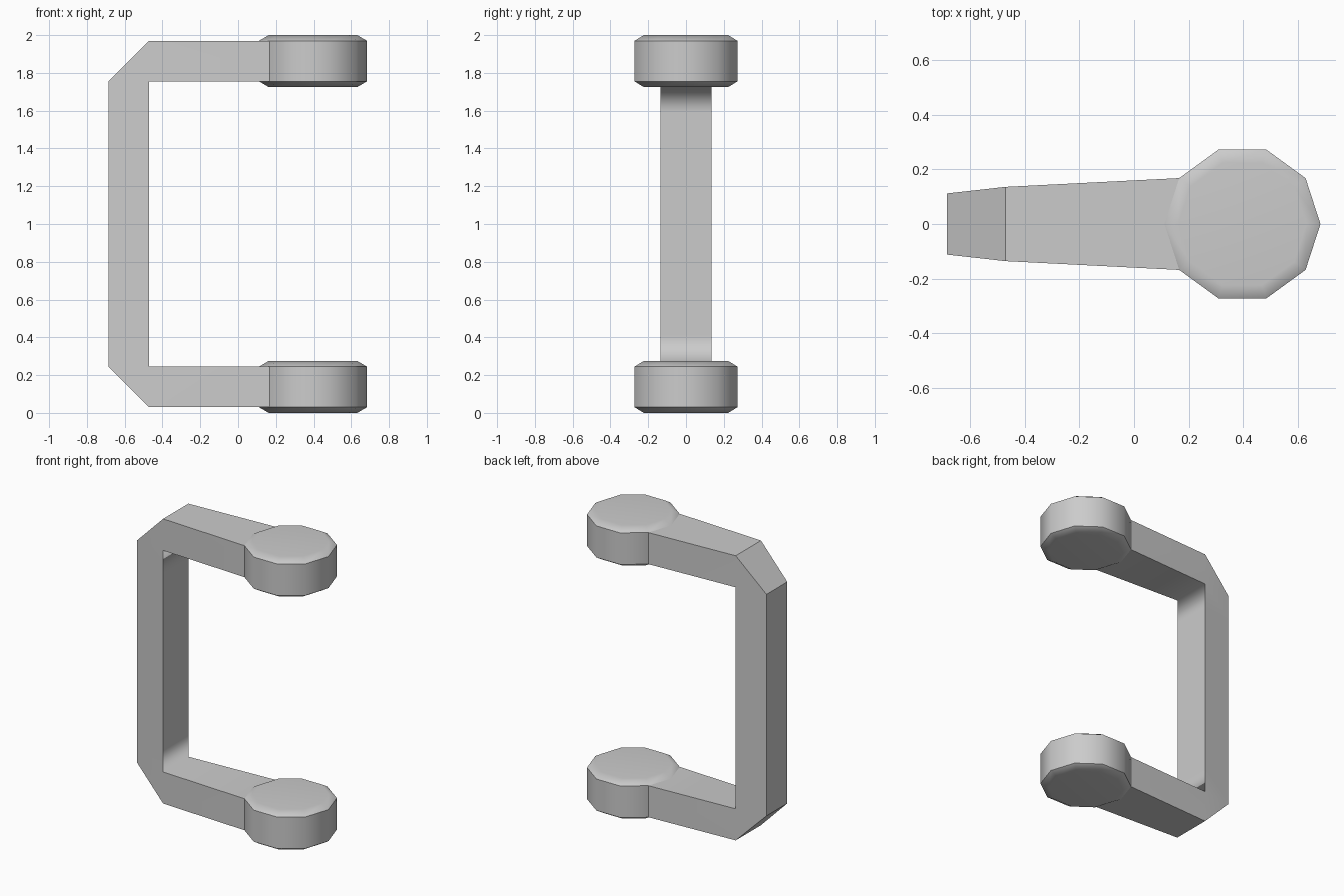
import bpy, bmesh, math

cube = bpy.data.objects.get("Cube")
if cube:
    bpy.data.objects.remove(cube, do_unlink=True)

GREY = (0.6, 0.6, 0.6, 1)
grey = bpy.data.materials.new("plain_grey")
grey.use_nodes = True
grey.diffuse_color = GREY
grey.node_tree.nodes["Principled BSDF"].inputs["Base Color"].default_value = GREY

BACK, INNER = -0.685, -0.47      # outer and inner x of the upright
LOW, HIGH = 0.03, 0.245          # z range of the lower arm
PAD_X, PAD_R, SIDES = 0.397, 0.286, 10
JOIN_X = PAD_X - PAD_R * math.cos(math.pi / 5)
JOIN_W = PAD_R * math.sin(math.pi / 5)


def finish(name, bm, is_soft=lambda edge: False):
    """Shade smooth with sharp creases, then turn the mesh into an object."""
    bmesh.ops.recalc_face_normals(bm, faces=bm.faces)
    for f in bm.faces:
        f.smooth = True
    for e in bm.edges:
        e.smooth = e.calc_face_angle(0) < math.radians(40) or is_soft(e)
    mesh = bpy.data.meshes.new(name)
    bm.to_mesh(mesh)
    bm.free()
    mesh.materials.append(grey)
    obj = bpy.data.objects.new(name, mesh)
    bpy.context.collection.objects.link(obj)
    weighted = obj.modifiers.new("weighted_normals", 'WEIGHTED_NORMAL')
    weighted.keep_sharp = True


def bridge(bm, rings):
    """Skin a row of closed rings and cap both ends."""
    for a, b in zip(rings, rings[1:]):
        n = len(a)
        for i in range(n):
            j = (i + 1) % n
            bm.faces.new((a[i], a[j], b[j], b[i]))
    bm.faces.new(rings[0])
    bm.faces.new(rings[-1])


def half_width(x):
    """Half thickness of the bracket, tapering towards the upright."""
    if x > INNER:
        return 0.136 + (JOIN_W - 0.136) * (x - INNER) / (JOIN_X - INNER)
    return 0.136 - 0.024 * (INNER - x) / (INNER - BACK)


# C-shaped bracket: outer and inner point of each section, mirrored in height
lower = [((JOIN_X, LOW), (JOIN_X, HIGH)),
         ((INNER, LOW), (INNER, HIGH)),
         ((BACK, HIGH), (INNER, HIGH)),
         ((BACK, 0.41), (INNER, 0.41))]
upper = [tuple((x, 2 - z) for x, z in pair) for pair in reversed(lower)]
bm = bmesh.new()
rings = []
for (ox, oz), (ix, iz) in lower + upper:
    wo, wi = half_width(ox), half_width(ix)
    rings.append([bm.verts.new(co) for co in
                  ((ox, -wo, oz), (ox, wo, oz), (ix, wi, iz), (ix, -wi, iz))])
bridge(bm, rings)
bmesh.ops.remove_doubles(bm, verts=bm.verts, dist=0.0001)


def inner_corner(edge):
    return all(abs(v.co.x - INNER) < 0.001 and
               min(abs(v.co.z - HIGH), abs(v.co.z - 2 + HIGH)) < 0.001
               for v in edge.verts)


finish("bracket", bm, inner_corner)

# Ten-sided pads with chamfered rims
for name, base in (("lower_pad", 0), ("upper_pad", 1.725)):
    bm = bmesh.new()
    rings = []
    for z, r in ((0, 0.235), (LOW, PAD_R), (HIGH, PAD_R), (0.275, 0.235)):
        rings.append([bm.verts.new((PAD_X + r * math.cos(a), r * math.sin(a), base + z))
                      for a in (math.tau * i / SIDES for i in range(SIDES))])
    bridge(bm, rings)
    finish(name, bm)
